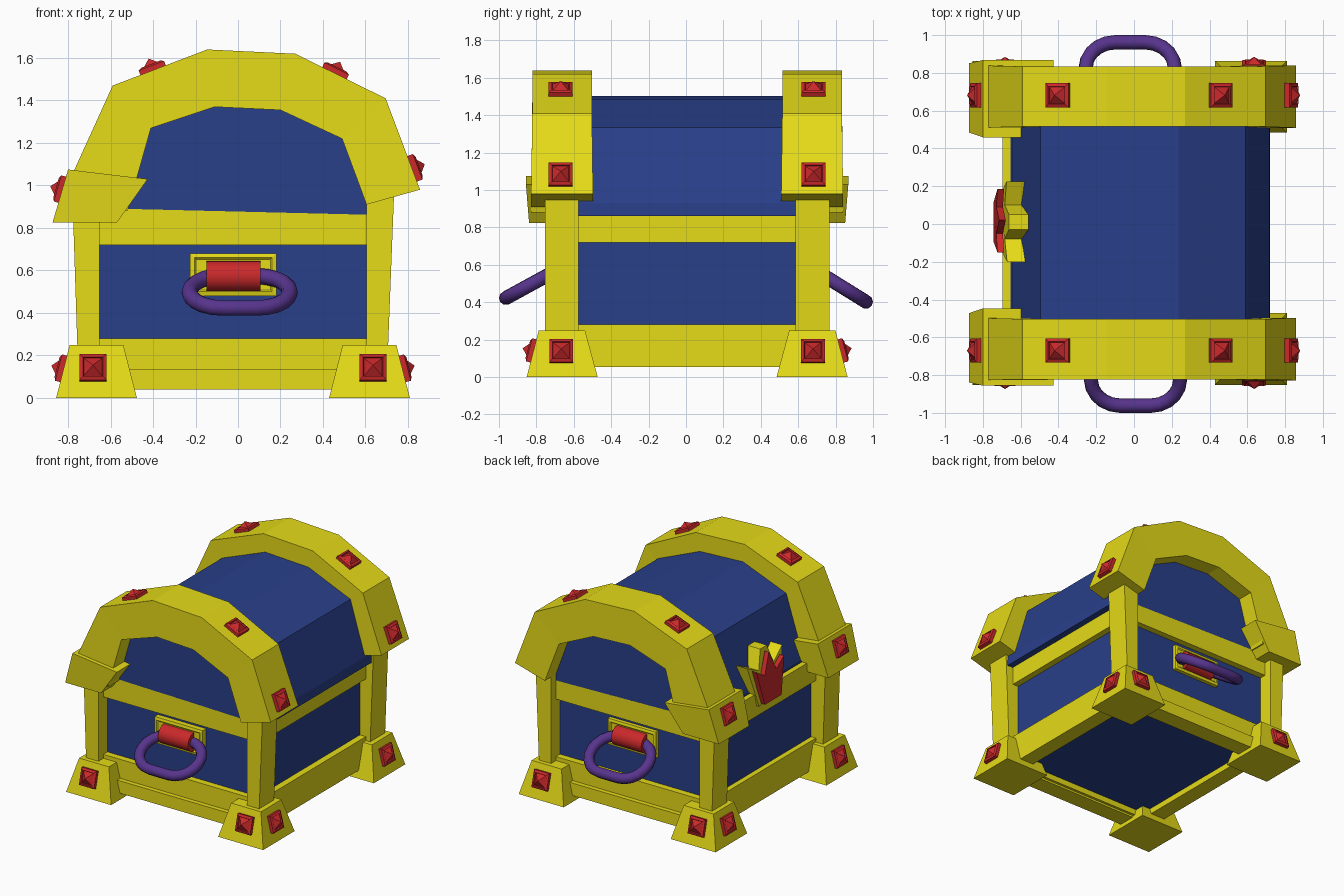
import bpy, bmesh, math
from mathutils import Vector

if "Cube" in bpy.data.objects:
    bpy.data.objects.remove(bpy.data.objects["Cube"])


def material(name, rgb):
    m = bpy.data.materials.new(name)
    m.diffuse_color = (*rgb, 1)
    m.use_nodes = True
    m.node_tree.nodes["Principled BSDF"].inputs["Base Color"].default_value = m.diffuse_color
    return m


YELLOW = material("yellow_trim", (0.79, 0.71, 0.009))
BLUE = material("blue_panel", (0.022, 0.05, 0.255))
RED = material("red_gem", (0.60, 0.022, 0.024))
PURPLE = material("purple_metal", (0.095, 0.034, 0.265))
SHIFT = 0.006  # the casing sits slightly toward the back of the handles


def make(name, verts, faces, mat):
    bm = bmesh.new()
    vs = [bm.verts.new(v) for v in verts]
    for f in faces:
        bm.faces.new([vs[i] for i in f])
    bmesh.ops.recalc_face_normals(bm, faces=bm.faces)
    me = bpy.data.meshes.new(name)
    bm.to_mesh(me)
    bm.free()
    me.materials.append(mat)
    ob = bpy.data.objects.new(name, me)
    bpy.context.collection.objects.link(ob)
    return ob


def block(name, bottom, z0, top, z1, mat, z1_right=None):
    """Six-sided block; bottom and top are (x0, x1, y0, y1)."""
    zr = z1 if z1_right is None else z1_right
    a, b, c, d = bottom
    e, f, g, h = top
    v = [(a, c, z0), (b, c, z0), (b, d, z0), (a, d, z0),
         (e, g, z1), (f, g, zr), (f, h, zr), (e, h, z1)]
    fc = [(3, 2, 1, 0), (4, 5, 6, 7)]
    fc += [(i, (i + 1) % 4, (i + 1) % 4 + 4, i + 4) for i in range(4)]
    ob = make(name, v, fc, mat)
    ob.location.y = SHIFT
    return ob


def box(name, x0, x1, y0, y1, z0, z1, mat, z1_right=None):
    r = (x0, x1, y0, y1)
    return block(name, r, z0, r, z1, mat, z1_right)


def prism(name, points, place, mat):
    """Extruded outline; place(u, v, side) gives the position."""
    n = len(points)
    v = [place(*p, s) for s in (0, 1) for p in points]
    fc = [tuple(range(n)), tuple(range(2 * n - 1, n - 1, -1))]
    fc += [(i, (i + 1) % n, (i + 1) % n + n, i + n) for i in range(n)]
    return make(name, v, fc, mat)


def ring_faces(rings):
    return [(4 * k + i, 4 * k + (i + 1) % 4, 4 * k + 4 + (i + 1) % 4, 4 * k + 4 + i)
            for k in range(rings - 1) for i in range(4)]


def stud(name, loc, normal):
    """Square framed stud with a pyramid point."""
    rings = [(0.064, -0.03), (0.064, 0.022), (0.047, 0.03), (0.043, 0.02)]
    v = [(sx * r, sy * r, z) for r, z in rings
         for sx, sy in ((-1, -1), (1, -1), (1, 1), (-1, 1))] + [(0, 0, 0.058)]
    fc = [(3, 2, 1, 0)] + ring_faces(4)
    fc += [(12 + i, 12 + (i + 1) % 4, 16) for i in range(4)]
    ob = make(name, v, fc, RED)
    ob.rotation_euler = Vector(normal).to_track_quat('Z', 'Y').to_euler()
    ob.location = Vector(loc) + Vector((0, SHIFT, 0))


# Body core and frame rails
box("body_panels", -0.655, 0.62, -0.65, 0.65, 0.1, 0.9, BLUE)
for z0, zl, zr, label in ((0.055, 0.28, 0.28, "lower"), (0.72, 0.893, 0.862, "upper")):
    box(label + "_rail_front", -0.695, -0.57, -0.7, 0.7, z0, zl, YELLOW)
    box(label + "_rail_back", 0.55, 0.67, -0.7, 0.7, z0, zr, YELLOW)
    for s in (-1, 1):
        y0, y1 = sorted((s * 0.58, s * 0.7))
        box(label + "_rail_side", -0.66, 0.62, y0, y1, z0, zl, YELLOW, zr)

# Lid barrel
lid = [(-0.65, 0.89), (-0.495, 1.36), (-0.13, 1.503), (0.235, 1.485),
       (0.59, 1.335), (0.717, 0.93), (0.72, 0.86)]
prism("lid_barrel", lid, lambda x, z, s: (x, (-0.7, 0.7)[s] + SHIFT, z), BLUE)

outer = [(-0.84, 0.92), (-0.59, 1.47), (-0.145, 1.64),
         (0.27, 1.62), (0.695, 1.41), (0.857, 0.98)]
inner = [(-0.52, 0.88), (-0.41, 1.27), (-0.11, 1.37),
         (0.2, 1.355), (0.49, 1.22), (0.605, 0.91)]

for s in (-1, 1):
    def span(a, b):
        return tuple(sorted((s * a, s * b)))

    # Bottom sill on each end
    box("sill", -0.6, 0.6, *span(0.6, 0.735), 0.04, 0.135, YELLOW)

    # Lid arch band, slightly wider at its ends
    y0, y1 = span(0.509, 0.828)
    v = []
    for y, d in ((y0 + SHIFT, -1), (y1 + SHIFT, 1)):
        for line in (outer, inner):
            v += [(x, y + d * (0.006 if i in (0, 5) else 0), z)
                  for i, (x, z) in enumerate(line)]
    fc = []
    for i in range(5):
        fc += [(i, i + 1, i + 7, i + 6), (i + 12, i + 18, i + 19, i + 13),
               (i, i + 12, i + 13, i + 1), (i + 6, i + 7, i + 19, i + 18)]
    fc += [(0, 6, 18, 12), (5, 17, 23, 11)]
    make("lid_arch", v, fc, YELLOW)

    # Studs along the arch
    for i, (x, z) in ((1, (-0.4, 1.543)), (3, (0.455, 1.53)), (4, (0.825, 1.08))):
        (xa, za), (xb, zb) = outer[i], outer[i + 1]
        stud("arch_stud", (x, s * 0.676, z), (za - zb, 0, xb - xa))

    # Front bracket at the foot of the arch
    block("arch_bracket", (-0.873, -0.57, *span(0.478, 0.845)), 0.825,
          (-0.8, -0.425, *span(0.453, 0.862)), 1.075, YELLOW, 1.03)
    stud("bracket_stud", (-0.828, s * 0.676, 0.98), (-0.96, 0, 0.27))

    # Posts, feet and foot studs
    for side, cx, px0, px1, tx0, tx1 in (
            (-1, -0.666, -0.755, -0.652, -0.78, -0.652),
            (1, 0.619, 0.605, 0.705, 0.605, 0.735)):
        yy = span(0.58, 0.76)
        block("corner_post", (px0, px1, *yy), 0.2, (tx0, tx1, *yy), 0.97, YELLOW)
        block("foot", (cx - 0.19, cx + 0.19, *span(0.478, 0.858)), 0,
              (cx - 0.126, cx + 0.126, *span(0.546, 0.793)), 0.25, YELLOW)
        stud("foot_stud_end", (cx + side * 0.017, s * 0.823, 0.14), (0, s, 0.26))
        stud("foot_stud_side", (cx + side * 0.157, s * 0.673, 0.137), (side, 0, 0.26))

    # Handle back plate with a raised rim
    cx = -0.022
    rings = [(0.203, 0.1, 0.64), (0.203, 0.1, 0.685), (0.183, 0.08, 0.69), (0.175, 0.072, 0.682)]
    v = [(cx + sx * w, s * y, 0.58 + sz * h) for w, h, y in rings
         for sx, sz in ((-1, -1), (1, -1), (1, 1), (-1, 1))]
    make("handle_plate", v, [(3, 2, 1, 0), (12, 13, 14, 15)] + ring_faces(4), YELLOW)

    # Handle barrel
    ring = [(0.072 * math.cos(a * math.tau / 20), 0.072 * math.sin(a * math.tau / 20))
            for a in range(20)]
    barrel = prism("handle_barrel", ring,
                   lambda u, w, e: (cx + (-0.127, 0.127)[e], s * 0.682 + u, 0.573 + w), RED)

    # Swinging ring handle
    drop = 0.15 if s < 0 else 0.17
    r, straight = 0.157, 0.079
    cu = bpy.data.curves.new("handle_path", 'CURVE')
    cu.dimensions = '3D'
    cu.bevel_depth = 0.038
    cu.bevel_resolution = 3
    sp = cu.splines.new('POLY')
    pts = []
    for end, start in ((1, -90), (-1, 90)):
        for k in range(11):
            a = math.radians(start + 18 * k)
            pts.append((end * straight + r * math.cos(a), 0.5 - math.sin(a) / 2))
    sp.points.add(len(pts) - 1)
    for p, (u, t) in zip(sp.points, pts):
        p.co = (u - s * 0.014 - 0.006, s * (0.688 + 0.274 * t), 0.573 - drop * t, 1)
    sp.use_cyclic_u = True
    handle = bpy.data.objects.new("ring_handle", cu)
    bpy.context.collection.objects.link(handle)
    handle.data.materials.append(PURPLE)
    bpy.ops.object.select_all(action='DESELECT')
    handle.select_set(True)
    bpy.context.view_layer.objects.active = handle
    bpy.ops.object.convert(target='MESH')
    barrel.select_set(True)
    bpy.ops.object.shade_smooth_by_angle(angle=math.radians(40))

# Crown-shaped clasp leaning on the front of the lid
crown = [(-0.12, 0.8), (0.14, 0.8), (0.225, 1.11), (0.1, 1.05), (0.05, 1.19),
         (-0.03, 1.19), (-0.08, 1.05), (-0.2, 1.13)]
prism("clasp_crown", crown,
      lambda y, z, e: (-0.715 + (0.07 + 0.1 * max(0, z - 0.86)) * e
                       + 0.16 * max(0, z - 0.86), y, z), YELLOW)
shield = [(-0.09, 0.81), (0.11, 0.81), (0.185, 1.08), (0.09, 1.02),
          (0.02, 1.17), (-0.05, 1.02), (-0.15, 1.08)]
prism("clasp_gem", shield,
      lambda y, z, e: (-0.745 + 0.035 * e + 0.1 * max(0, z - 0.86), y, z), RED)
